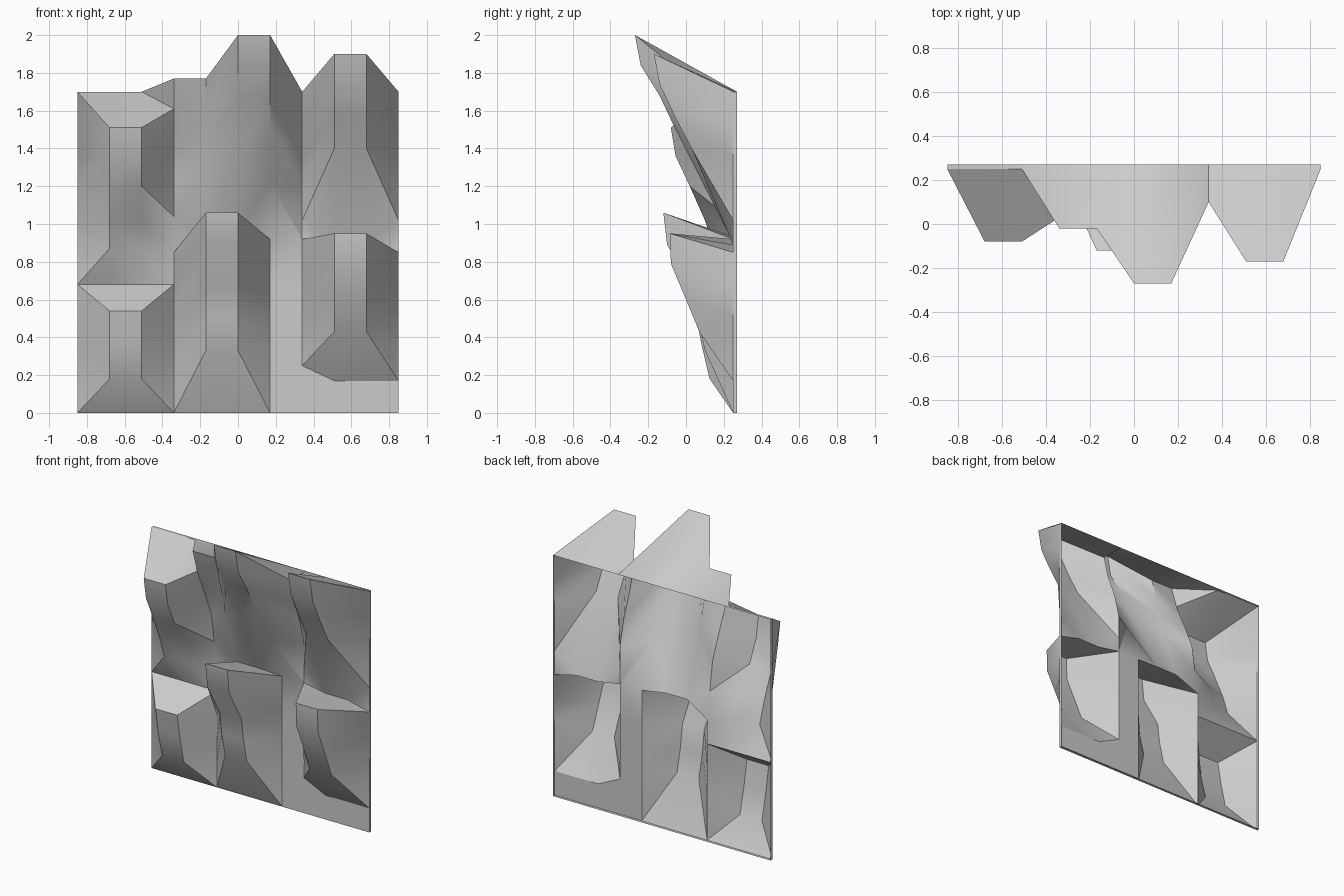
import bpy, bmesh

if "Cube" in bpy.data.objects:
    bpy.data.objects.remove(bpy.data.objects["Cube"])

STEP, N = 0.17, 10
FACE_Y, BACK_Y = 0.25, 0.27

# Flat wall sheet: (column, row) -> (y, z)
grid = {(c, r): (FACE_Y, r * STEP) for c in range(N + 1) for r in range(N + 1)}


def rock(columns, top_row, profile):
    """Pull the given columns out along a profile, listed from the top down."""
    for c in columns:
        for i, yz in enumerate(profile):
            grid[(c, top_row - i)] = yz


# Upper row of jutting rocks
rock((1, 2), 9, [(-.08, 1.51), (-.055, 1.36), (.02, 1.20), (.10, 1.02), (.15, .87)])
rock((2,), 6, [(.15, 1.02), (.21, .85)])
rock((3, 4), 10, [(-.02, 1.77), (.03, 1.61), (.07, 1.45), (.09, 1.32), (.20, 1.05)])
rock((3,), 8, [(.12, 1.41), (.19, 1.24), (.22, 1.04)])
rock((5, 6), 10, [(-.27, 2.0), (-.24, 1.84), (-.14, 1.68), (0, 1.40)])
rock((6,), 7, [(-.06, 1.51), (.13, 1.22)])
rock((7,), 10, [(.10, 1.70), (.14, 1.54), (.21, 1.36)])
rock((8, 9), 10, [(-.17, 1.90), (-.14, 1.74), (-.06, 1.57), (.03, 1.40)])

# Lower row of jutting rocks
rock((1, 2), 3, [(.05, .54), (.08, .37), (.125, .18)])
rock((4, 5), 6, [(.23, .94), (-.12, 1.06), (-.10, .89), (.04, .65), (.06, .50), (.10, .33)])
rock((6, 7), 5, [(.25, .92)])
rock((6,), 1, [(.25, .08)])
rock((7,), 1, [(.25, .25)])
rock((8, 9), 6, [(.25, .89), (-.085, .95), (-.08, .79), (0, .60), (.07, .43)])

# Cells whose crease runs against the usual direction
FLIPPED = {(2, 9), (6, 7), (3, 5), (5, 5), (7, 5), (9, 5)}


def split_start(cell, q):
    """First corner of the cell's diagonal, or None to keep a flat side quad."""
    order = sorted(range(4), key=lambda i: q[i].co.y)
    if cell in FLIPPED:
        return {(2, 9): 1, (6, 7): 0, (3, 5): 0, (5, 5): 1, (7, 5): 0, (9, 5): 1}[cell]
    if set(order[:2]) in ({0, 3}, {1, 2}) and q[order[2]].co.y - q[order[1]].co.y > .05:
        return None
    return order[0]


# Skin the grid; diagonals run through the most prominent corner
bm = bmesh.new()
verts = {(c, r): bm.verts.new(((c - N / 2) * STEP, *yz)) for (c, r), yz in grid.items()}
for c in range(N):
    for r in range(N):
        q = [verts[k] for k in ((c, r), (c + 1, r), (c + 1, r + 1), (c, r + 1))]
        k = split_start((c, r), q)
        if k is None:
            bm.faces.new(q)
            continue
        q = q[k:] + q[:k]
        bm.faces.new((q[0], q[1], q[2]))
        bm.faces.new((q[0], q[2], q[3]))

# Outer rim carried back to the straight rear edge
rim = [e for e in bm.edges if e.is_boundary]
for v in bmesh.ops.extrude_edge_only(bm, edges=rim)["geom"]:
    if isinstance(v, bmesh.types.BMVert):
        v.co.y = BACK_Y
        v.co.z = min(v.co.z, N * STEP)
bmesh.ops.recalc_face_normals(bm, faces=bm.faces)
if sum(f.normal.y * f.calc_area() for f in bm.faces) > 0:
    bmesh.ops.reverse_faces(bm, faces=bm.faces)

mesh = bpy.data.meshes.new("rock_wall")
bm.to_mesh(mesh)
bm.free()
wall = bpy.data.objects.new("rock_wall", mesh)
bpy.context.collection.objects.link(wall)
bpy.context.view_layer.objects.active = wall
wall.select_set(True)
bpy.ops.object.shade_smooth_by_angle(angle=0.5)
